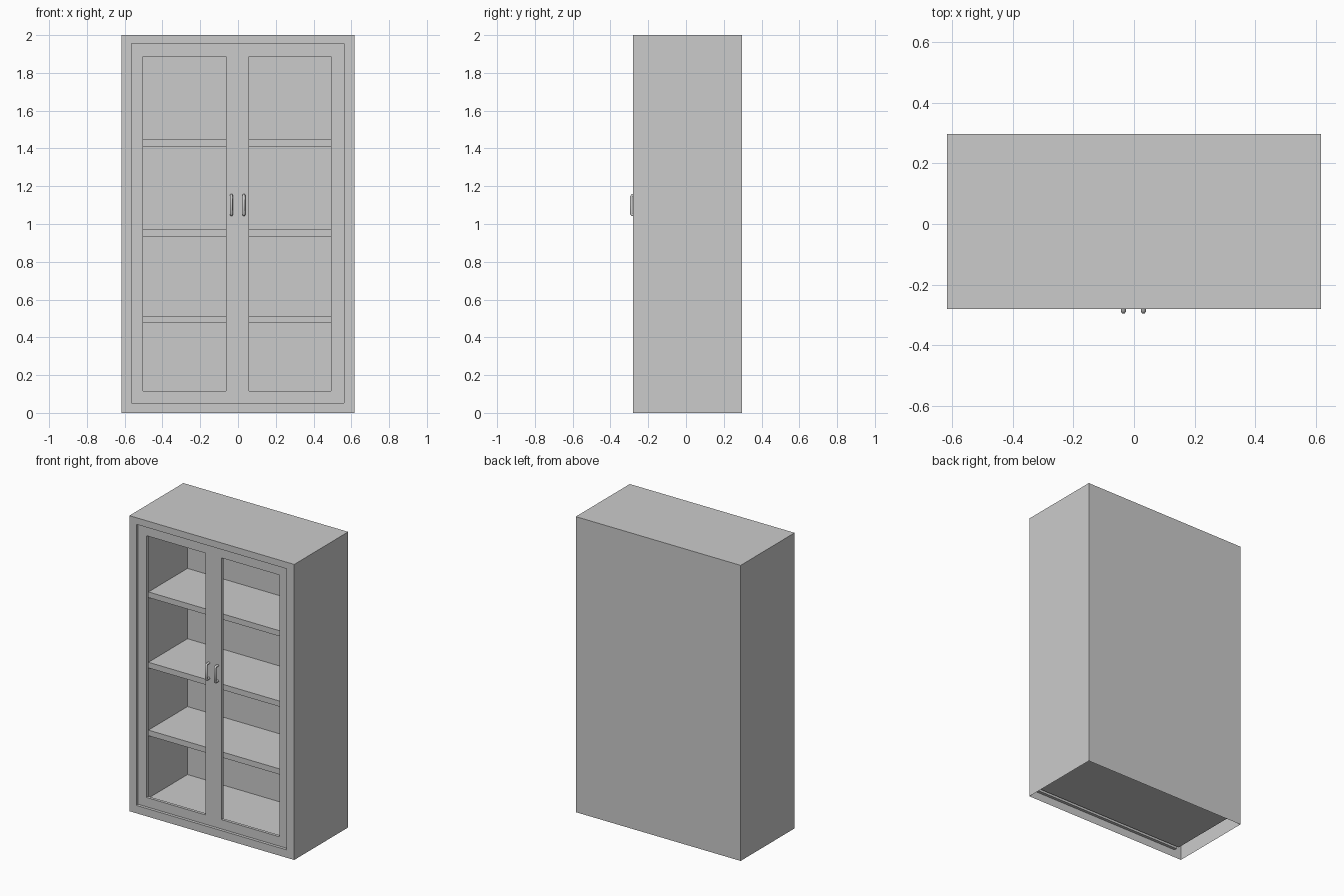
import bpy, bmesh

if "Cube" in bpy.data.objects:
    bpy.data.objects.remove(bpy.data.objects["Cube"])

X0, X1, Z0, Z1 = -0.565, 0.561, 0.053, 1.955      # inner recess
FRONT, DOOR, INNER = -0.28, -0.26, -0.24          # depth planes
BACK_IN, BACK = 0.267, 0.297


def finish(name, bm, recalc=True, flip=False):
    bmesh.ops.remove_doubles(bm, verts=bm.verts, dist=1e-5)
    if recalc:
        bmesh.ops.recalc_face_normals(bm, faces=bm.faces)
    if flip:
        bmesh.ops.reverse_faces(bm, faces=bm.faces)
    me = bpy.data.meshes.new(name)
    bm.to_mesh(me)
    bm.free()
    ob = bpy.data.objects.new(name, me)
    bpy.context.collection.objects.link(ob)
    return ob


def ring(bm, x0, x1, z0, z1, y):
    return [bm.verts.new(p) for p in ((x0, y, z0), (x1, y, z0), (x1, y, z1), (x0, y, z1))]


def bridge(bm, a, b, skip=()):
    for i in range(4):
        if i not in skip:
            j = (i + 1) % 4
            bm.faces.new((a[i], a[j], b[j], b[i]))


# Outer shell: open underneath, front border turning into the recess
bm = bmesh.new()
back = ring(bm, -0.617, 0.617, 0, 2, BACK)
front = ring(bm, -0.617, 0.617, 0, 2, FRONT)
lip = ring(bm, X0, X1, Z0, Z1, FRONT)
recess = ring(bm, X0, X1, Z0, Z1, DOOR)
bm.faces.new(back)
bridge(bm, back, front, skip=(0,))
bridge(bm, front, lip)
bridge(bm, lip, recess)
finish("outer_shell", bm)

# Door frames: front and back sheets with two window openings
bm = bmesh.new()
xs = [X0, -0.503, -0.063, 0.058, 0.492, X1]
zs = [Z0, 0.116, 1.887, Z1]
for i in range(5):
    for k in range(3):
        a = ring(bm, xs[i], xs[i + 1], zs[k], zs[k + 1], DOOR)
        b = ring(bm, xs[i], xs[i + 1], zs[k], zs[k + 1], INNER)
        if k == 1 and i in (1, 3):
            bridge(bm, b, a)
        else:
            bm.faces.new(a)
            bm.faces.new(b[::-1])
bmesh.ops.remove_doubles(bm, verts=bm.verts, dist=1e-5)
bmesh.ops.dissolve_limit(bm, angle_limit=0.01, verts=bm.verts, edges=bm.edges)
finish("door_frames", bm)

# Interior box, open to the front
bm = bmesh.new()
a = ring(bm, X0, X1, Z0, Z1, INNER)
b = ring(bm, X0, X1, Z0, Z1, BACK_IN)
bridge(bm, a, b)
bm.faces.new(b)
finish("interior", bm, flip=True)

# Shelves
for n, top in enumerate((0.513, 0.972, 1.448)):
    bm = bmesh.new()
    a = ring(bm, X0, X1, top - 0.038, top, -0.15)
    b = ring(bm, X0, X1, top - 0.038, top, BACK_IN)
    bridge(bm, a, b)
    bm.faces.new(a)
    bm.faces.new(b)
    finish(f"shelf_{n + 1}", bm)

# Bent bar handles
for name, x in (("left_handle", -0.035), ("right_handle", 0.031)):
    cu = bpy.data.curves.new(name, 'CURVE')
    cu.dimensions = '3D'
    cu.bevel_depth = 0.008
    cu.bevel_resolution = 1
    cu.use_fill_caps = True
    pts = [(DOOR, 1.048), (-0.284, 1.048), (-0.289, 1.054),
           (-0.289, 1.146), (-0.284, 1.152), (DOOR, 1.152)]
    sp = cu.splines.new('POLY')
    sp.points.add(len(pts) - 1)
    for p, (y, z) in zip(sp.points, pts):
        p.co = (x, y, z, 1)
    bpy.context.collection.objects.link(bpy.data.objects.new(name, cu))
